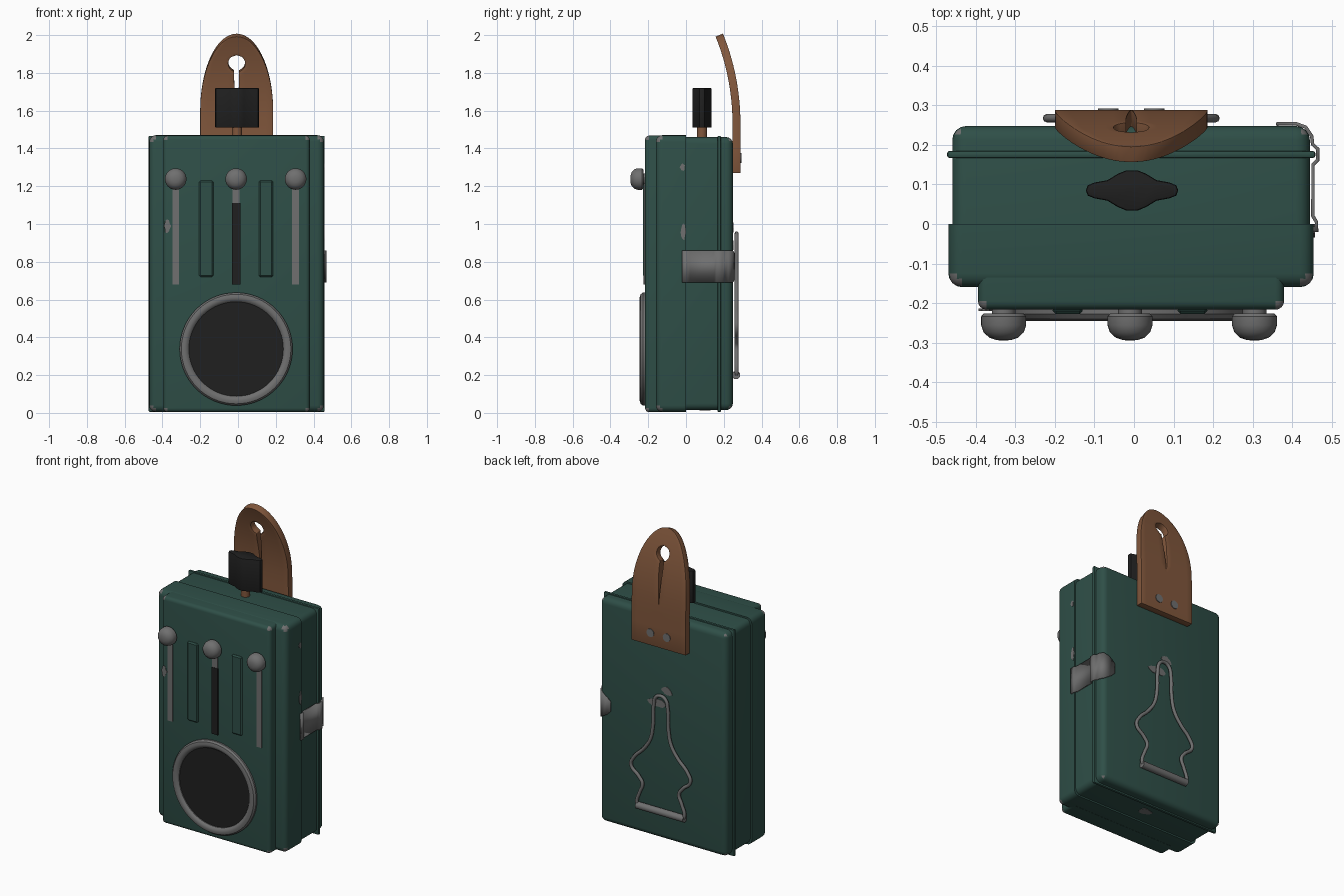
import bpy, bmesh, math, random
from mathutils import Vector, Matrix

random.seed(4)
cube = bpy.data.objects.get("Cube")
if cube:
    bpy.data.objects.remove(cube, do_unlink=True)


def material(name, r, g, b):
    m = bpy.data.materials.new(name)
    m.use_nodes = True
    m.diffuse_color = (r, g, b, 1)
    m.node_tree.nodes["Principled BSDF"].inputs["Base Color"].default_value = (r, g, b, 1)
    return m


GREEN = material("green paint", .028, .078, .064)
GREY = material("bare metal", .16, .16, .16)
BLACK = material("black plastic", .014, .014, .014)
LEATHER = material("brown leather", .22, .095, .045)


def finish(bm, name, *mats, angle=35):
    bmesh.ops.recalc_face_normals(bm, faces=bm.faces)
    me = bpy.data.meshes.new(name)
    bm.to_mesh(me)
    bm.free()
    for m in mats:
        me.materials.append(m)
    ob = bpy.data.objects.new(name, me)
    bpy.context.collection.objects.link(ob)
    bpy.ops.object.select_all(action='DESELECT')
    ob.select_set(True)
    bpy.context.view_layer.objects.active = ob
    bpy.ops.object.shade_smooth_by_angle(angle=math.radians(angle))
    return ob


def box(name, lo, hi, mat, bevel=0.0, seg=4, flat_y=None, wear=0.0):
    """Bevelled box; edges on the plane flat_y stay sharp, worn corners turn grey."""
    lo, hi = Vector(lo), Vector(hi)
    bm = bmesh.new()
    bmesh.ops.create_cube(bm, size=1)
    for v in bm.verts:
        v.co = Vector(lo[i] if v.co[i] < 0 else hi[i] for i in range(3))
    corners = [v.co.copy() for v in bm.verts if flat_y is None or abs(v.co.y - flat_y) > .001]
    if bevel:
        edges = [e for e in bm.edges if flat_y is None
                 or not all(abs(v.co.y - flat_y) < .001 for v in e.verts)]
        bmesh.ops.bevel(bm, geom=edges, offset=bevel, segments=seg, profile=.5, affect='EDGES')
    if wear:
        for f in bm.faces:
            if min((f.calc_center_median() - c).length for c in corners) < wear:
                f.material_index = 1
    return finish(bm, name, mat, GREY)


def lathe(name, profile, origin, axis, mat, steps=32):
    """Turn (radius, height) points about an axis through origin."""
    bm = bmesh.new()
    vs = [bm.verts.new((r, 0, h)) for r, h in profile]
    es = [bm.edges.new(p) for p in zip(vs, vs[1:])]
    bmesh.ops.spin(bm, geom=vs + es, cent=(0, 0, 0), axis=(0, 0, 1), angle=math.tau, steps=steps)
    bmesh.ops.remove_doubles(bm, verts=bm.verts, dist=.0001)
    turn = Vector(axis).to_track_quat('Z', 'Y').to_matrix().to_4x4()
    bm.transform(Matrix.Translation(origin) @ turn)
    return finish(bm, name, mat)


def rod(name, r, length, origin, axis, mat):
    return lathe(name, [(0, 0), (r, 0), (r, length), (0, length)], origin, axis, mat)


def chip(centre, axis, w, h):
    """Thin ragged patch of bare metal lying on a surface."""
    bm = bmesh.new()
    bmesh.ops.create_cone(bm, cap_ends=True, segments=12, radius1=1, radius2=1, depth=.006)
    shape = [random.uniform(.7, 1.15) for _ in range(12)]
    for v in bm.verts:
        k = shape[round(math.atan2(v.co.y, v.co.x) / math.tau * 12) % 12]
        v.co.x *= w * k
        v.co.y *= h * k
    turn = Vector(axis).to_track_quat('Z', 'Y').to_matrix().to_4x4()
    bm.transform(Matrix.Translation(centre) @ turn)
    finish(bm, "paint_chip", GREY)


# Case: front shell, raised front panel, back shell and rim
box("front_shell", (-.47, -.16, .005), (.455, 0, 1.47), GREEN, .035, flat_y=0, wear=.038)
box("front_panel", (-.395, -.217, .004), (.38, -.1, 1.468), GREEN, .022, flat_y=-.1, wear=.026)
box("back_shell", (-.46, 0, .015), (.445, .248, 1.46), GREEN, .035, flat_y=0, wear=.032)
box("rim", (-.473, .167, .005), (.459, .185, 1.467), GREEN, .006, seg=2)

# Sliders with domed knobs
KNOB = [(0, 0), (.05, 0), (.057, .008), (.057, .03), (.051, .048), (.036, .062), (.018, .068), (0, .069)]
for side, x in (("right", -.33), ("centre", -.01), ("left", .305)):
    box(side + "_slot", (x - .018, -.223, .68), (x + .018, -.21, 1.22), GREY)
    rod(side + "_knob_neck", .03, .03, (x, -.205, 1.238), (0, -1, 0), GREY)
    lathe(side + "_knob", KNOB, (x, -.226, 1.238), (0, -1, 0), GREY)
box("centre_slot_dark", (-.032, -.225, .68), (.012, -.21, 1.11), BLACK)
for side, x in (("right", -.168), ("left", .148)):
    box(side + "_rib", (x - .038, -.228, .72), (x + .038, -.21, 1.23), GREEN, .008, seg=1)

# Round lens: ring and dark disc
RING = [(.25, 0), (.25, .016), (.258, .026), (.274, .031), (.29, .026), (.299, .014), (.299, 0)]
lathe("lens_ring", RING, (-.01, -.214, .338), (0, -1, 0), GREY, 64)
rod("lens", .255, .014, (-.01, -.21, .338), (0, -1, 0), BLACK)

# Turn key on the top
rod("key_stem", .026, .12, (-.005, .085, 1.44), (0, 0, 1), LEATHER)
quarter = [(.117, 0), (.112, .013), (.095, .02), (.062, .026), (.036, .042), (.014, .051)]
outline = quarter + [(-x, y) for x, y in reversed(quarter)]
outline += [(x, -y) for x, y in reversed(outline) if y]
bm = bmesh.new()
face = bm.faces.new([bm.verts.new((x - .005, y + .085, 1.51)) for x, y in outline])
top = bmesh.ops.extrude_face_region(bm, geom=[face])["geom"]
bmesh.ops.translate(bm, verts=[v for v in top if isinstance(v, bmesh.types.BMVert)], vec=(0, 0, .21))
rims = [e for e in bm.edges if abs(e.verts[0].co.z - e.verts[1].co.z) < .001]
bmesh.ops.bevel(bm, geom=rims, offset=.006, segments=2, profile=.5, affect='EDGES')
finish(bm, "turn_key", BLACK, angle=40)


# Leather tab with a keyhole slit, bent forward at the top
def tab_outer(z):
    return .193 * math.sqrt(max(0, 1 - (max(0, z - 1.6) / .4) ** 2))


def tab_inner(z):
    d = .045 ** 2 - (z - 1.855) ** 2
    slit = .013 * min(1, (z - 1.55) / .2) if 1.55 < z < 1.855 else 0
    return max(slit, math.sqrt(d) if d > 0 else 0)


def tab_depth(z):
    t = max(0, z - 1.5) / .5
    return .268 - .092 * t ** 2.2


bm = bmesh.new()
levels = [1.27, 1.4, 1.5, 1.55] + [1.6 + .02 * i for i in range(10)]
levels += [1.81 + .01 * i for i in range(19)] + [1.996, 2.0]
for side in (-1, 1):
    rows = []
    for z in levels:
        a, b = tab_inner(z), tab_outer(z)
        rows.append([bm.verts.new((side * (a + (b - a) * i / 5) - .007, tab_depth(z), z)) for i in range(6)])
    for p, q in zip(rows, rows[1:]):
        for i in range(5):
            bm.faces.new((p[i], p[i + 1], q[i + 1], q[i]))
bmesh.ops.remove_doubles(bm, verts=bm.verts, dist=.0005)
bmesh.ops.dissolve_degenerate(bm, edges=bm.edges, dist=.0005)
tab = finish(bm, "leather_tab", LEATHER, angle=50)
solid = tab.modifiers.new("thickness", 'SOLIDIFY')
solid.thickness, solid.offset = .042, 0
bev = tab.modifiers.new("soft_edge", 'BEVEL')
bev.width, bev.segments, bev.angle_limit = .01, 2, math.radians(50)
for x in (-.065, .051):
    rod("rivet", .026, .008, (x, .285, 1.35), (0, 1, 0), GREY)

# Wire hanger hinged on the back
half = [(.16, .2), (.17, .22), (.15, .29), (.13, .35), (.155, .39), (.212, .45), (.195, .5), (.12, .58),
        (.075, .65), (.056, .74), (.05, .88), (.036, .932), (0, .95)]
path = half + [(-x, z) for x, z in reversed(half[:-1])]
cu = bpy.data.curves.new("wire_hanger", 'CURVE')
cu.dimensions, cu.bevel_depth, cu.bevel_resolution, cu.resolution_u = '3D', .011, 2, 6
sp = cu.splines.new('BEZIER')
sp.bezier_points.add(len(path) - 1)
for bp, (x, z) in zip(sp.bezier_points, path):
    bp.co = (x - .007, .268, z)
    bp.handle_left_type = bp.handle_right_type = 'AUTO'
cu.materials.append(GREY)
bpy.context.collection.objects.link(bpy.data.objects.new("wire_hanger", cu))
rod("hanger_hinge", .022, .34, (-.177, .265, .2), (1, 0, 0), GREY)

# Latch strap wrapping the side onto the back
strip = [(.462, -.02), (.462, .005), (.453, .02), (.453, .15), (.465, .162), (.465, .19), (.452, .202),
         (.45, .222), (.435, .245), (.41, .254), (.385, .254), (.36, .253)]
bm = bmesh.new()
pairs = []
for i, (x, y) in enumerate(strip):
    h = .085 if i < 9 else (.07, .055, .03)[i - 9]
    pairs.append([bm.verts.new((x, y, .775 + s * h)) for s in (-1, 1)])
for p, q in zip(pairs, pairs[1:]):
    bm.faces.new((p[0], p[1], q[1], q[0]))
latch = finish(bm, "side_latch", GREY)
solid = latch.modifiers.new("thickness", 'SOLIDIFY')
solid.thickness, solid.offset = .009, 0

# Worn paint
for centre, axis, w, h in (
        ((.025, .248, .89), (0, 1, 0), .07, .03), ((-.04, .248, .98), (0, 1, 0), .04, .025),
        ((-.375, -.217, .99), (0, -1, 0), .02, .035), ((.455, -.015, .955), (1, 0, 0), .014, .045),
        ((.455, -.018, 1.3), (1, 0, 0), .014, .022), ((0, .1, .015), (0, 0, -1), .05, .03)):
    chip(centre, axis, w, h)
